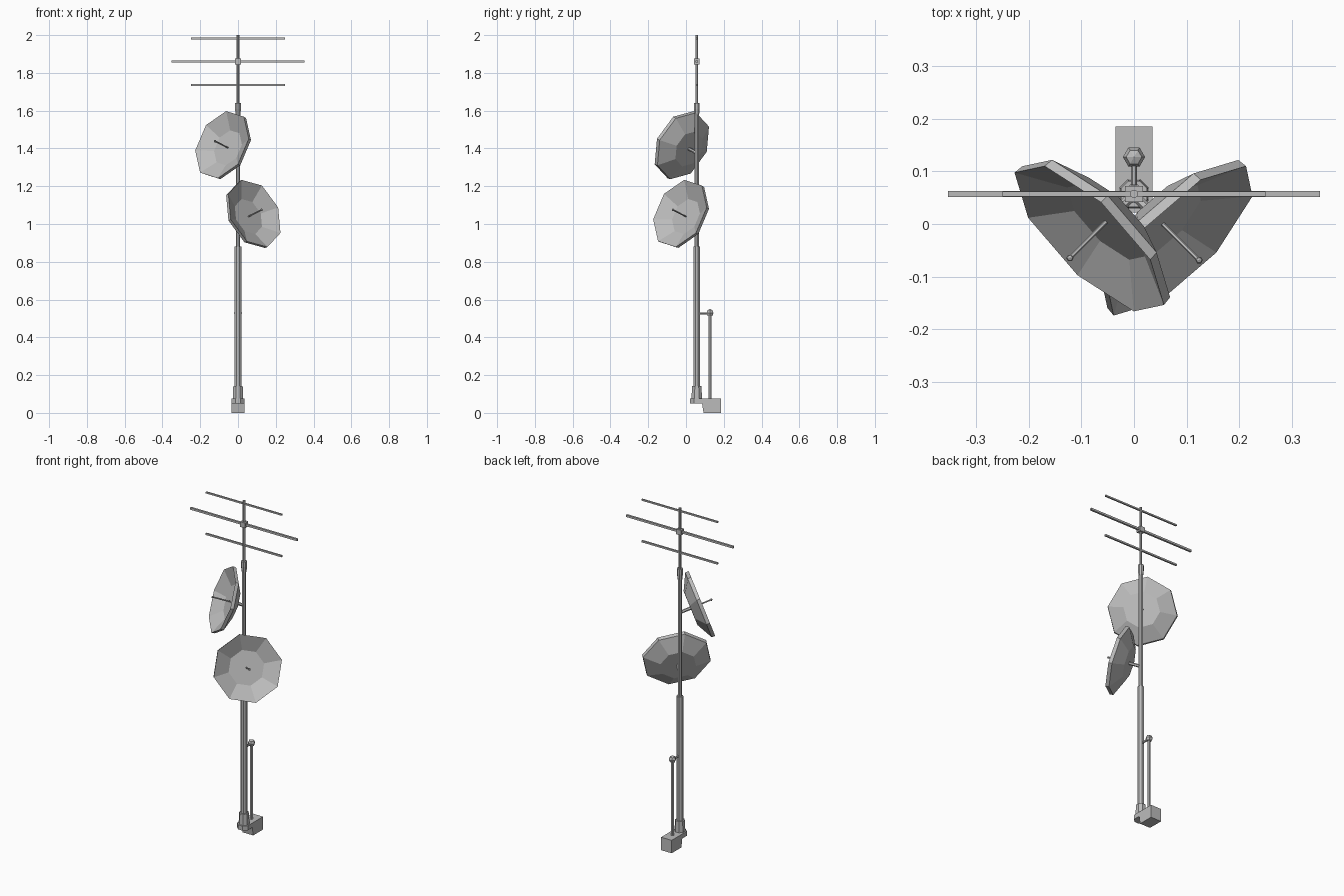
import bpy, bmesh, math
from mathutils import Vector, Matrix

old = bpy.data.objects.get("Cube")
if old:
    bpy.data.objects.remove(old, do_unlink=True)

grey = bpy.data.materials.new("plain grey")
grey.use_nodes = True
colour = (0.5, 0.5, 0.5, 1)
grey.diffuse_color = colour
grey.node_tree.nodes["Principled BSDF"].inputs["Base Color"].default_value = colour

MAST_Y = 0.057
POLE_Y = 0.127


def finish(name, bm, matrix=Matrix()):
    bmesh.ops.recalc_face_normals(bm, faces=bm.faces)
    mesh = bpy.data.meshes.new(name)
    bm.to_mesh(mesh)
    bm.free()
    mesh.materials.append(grey)
    obj = bpy.data.objects.new(name, mesh)
    obj.matrix_world = matrix
    bpy.context.collection.objects.link(obj)
    return obj


def lathe(name, profile, sides, matrix=Matrix(), phase=0.0):
    """Faceted solid from (radius, height) rings around local z, capped flat."""
    bm = bmesh.new()
    rings = []
    for r, h in profile:
        angles = [phase + math.tau * i / sides for i in range(sides)]
        rings.append([bm.verts.new((r * math.cos(a), r * math.sin(a), h)) for a in angles])
    for low, high in zip(rings, rings[1:]):
        for i in range(sides):
            j = (i + 1) % sides
            bm.faces.new((low[i], low[j], high[j], high[i]))
    bm.faces.new(rings[0][::-1])
    bm.faces.new(rings[-1])
    return finish(name, bm, matrix)


def rod(name, start, end, radius, sides=6):
    start, end = Vector(start), Vector(end)
    axis = end - start
    matrix = Matrix.Translation(start) @ axis.to_track_quat('Z', 'Y').to_matrix().to_4x4()
    return lathe(name, [(radius, 0), (radius, axis.length)], sides, matrix)


def box(name, centre, size):
    bm = bmesh.new()
    bmesh.ops.create_cube(bm, size=1, matrix=Matrix.Diagonal((*size, 1)))
    return finish(name, bm, Matrix.Translation(centre))


def ball(name, centre, radius, segments=6, rings=4):
    bm = bmesh.new()
    bmesh.ops.create_uvsphere(bm, u_segments=segments, v_segments=rings, radius=radius)
    turn = Matrix.Rotation(math.pi / 6, 4, 'Z')
    return finish(name, bm, Matrix.Translation(centre) @ turn)


# Base: side profile (y, z) pushed out across x
bm = bmesh.new()
outline = [(0.057, 0.05), (0.085, 0.05), (0.093, 0), (0.185, 0), (0.185, 0.077), (0.057, 0.077)]
face = bm.faces.new([bm.verts.new((-0.035, y, z)) for y, z in outline])
moved = bmesh.ops.extrude_face_region(bm, geom=[face])["geom"]
bmesh.ops.translate(bm, vec=(0.07, 0, 0), verts=[v for v in moved if isinstance(v, bmesh.types.BMVert)])
finish("base_block", bm)

# Mast and its collars
mast_at = Matrix.Translation((0, MAST_Y, 0))
eighth = math.pi / 8
lathe("base_flange", [(0.038, 0.05), (0.038, 0.077)], 8, mast_at, eighth)
lathe("base_collar", [(0.03, 0.077), (0.027, 0.142)], 8, mast_at, eighth)
lathe("lower_mast", [(0.019, 0.077), (0.019, 0.88)], 8, mast_at, eighth)
lathe("upper_mast", [(0.012, 0.87), (0.012, 1.6)], 8, mast_at, eighth)
lathe("top_collar", [(0.013, 1.575), (0.017, 1.61), (0.017, 1.64)], 8, mast_at, eighth)
lathe("top_mast", [(0.008, 1.62), (0.008, 2.0)], 8, mast_at, eighth)

# Aerial bars
for name, z, half, thick in (("lower_bar", 1.735, 0.25, 0.01),
                             ("middle_bar", 1.86, 0.353, 0.012),
                             ("upper_bar", 1.982, 0.25, 0.009)):
    box(name, (0, MAST_Y, z), (2 * half, thick, thick))
box("bar_clamp", (0, MAST_Y, 1.86), (0.034, 0.03, 0.03))

# Side pole with knob and arm
rod("side_pole", (0, POLE_Y, 0.07), (0, POLE_Y, 0.53), 0.009)
ball("side_pole_knob", (0, POLE_Y, 0.529), 0.021)
rod("side_pole_arm", (0, MAST_Y, 0.527), (0, POLE_Y, 0.527), 0.006)


# Dishes: local z is the aim, local x the dish's right
def dish(name, centre, side):
    tilt = math.radians(20)
    aim = Vector((side * math.cos(tilt), -math.cos(tilt), 0)) * math.sqrt(0.5)
    aim.z = math.sin(tilt)
    right = Vector((0, 0, 1)).cross(aim).normalized()
    up = aim.cross(right)
    matrix = Matrix.Translation(centre) @ Matrix((right, up, aim)).transposed().to_4x4()
    profile = [(0.1, -0.048), (0.192, 0), (0.19, -0.02), (0.1, -0.066)]
    lathe(name, profile, 8, matrix, math.radians(10))

    def point(depth):
        return matrix @ Vector((0, 0, depth))
    rod(name + "_feed_rod", point(-0.05), point(0.055), 0.004)
    ball(name + "_feed_tip", point(0.055), 0.007)
    rod(name + "_mount", point(-0.064), point(-0.13), 0.009)


dish("upper_dish", (-0.085, -0.028, 1.42), -1)
dish("lower_dish", (0.087, -0.032, 1.056), 1)
